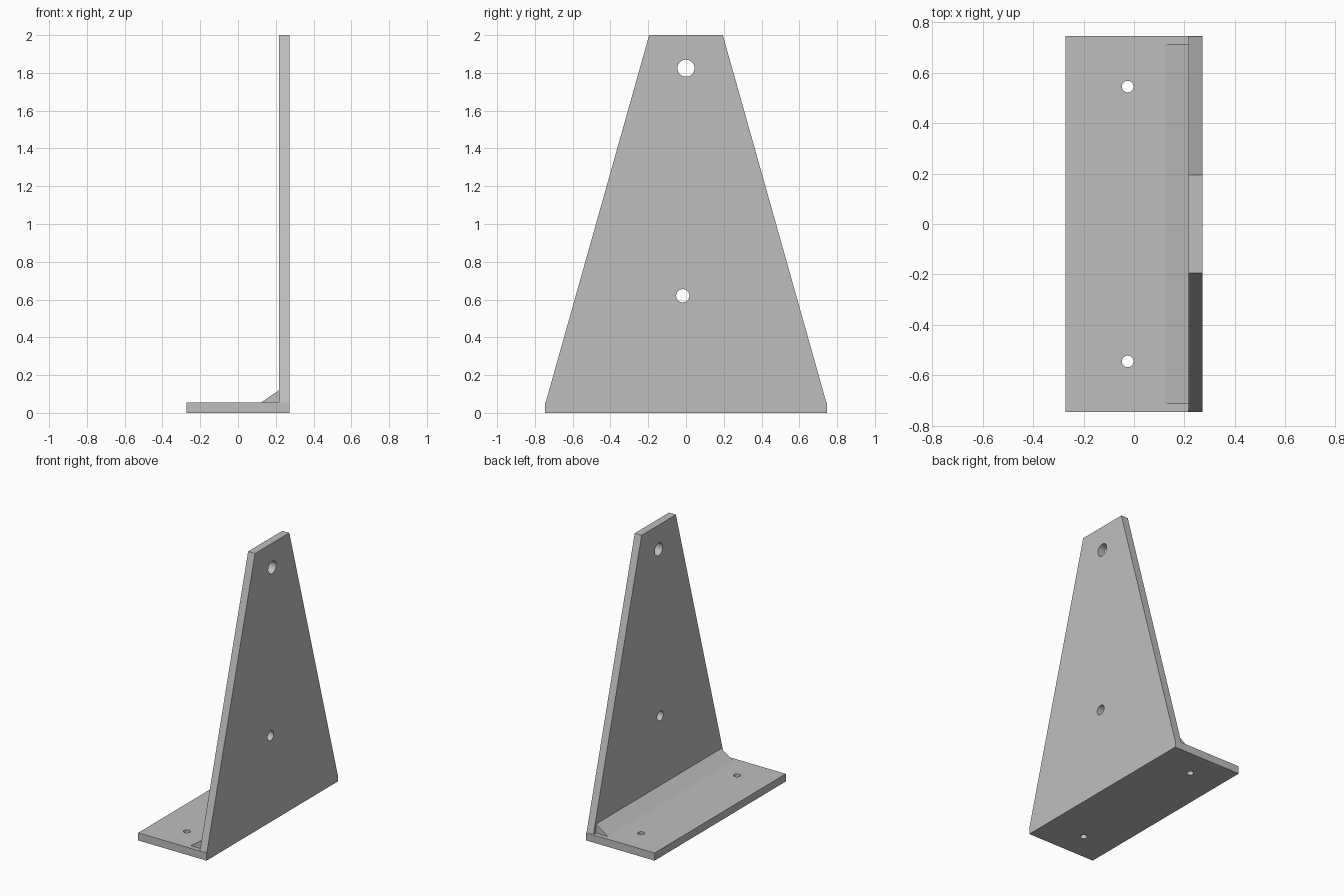
import bpy
from mathutils import Matrix, Vector

if "Cube" in bpy.data.objects:
    bpy.data.objects.remove(bpy.data.objects["Cube"], do_unlink=True)

# One plain grey for the whole bracket
grey = bpy.data.materials.new("light grey")
grey.use_nodes = True
colour = (0.52, 0.52, 0.52, 1)
grey.diffuse_color = colour
grey.node_tree.nodes["Principled BSDF"].inputs["Base Color"].default_value = colour


def prism(name, outline, step):
    """Extrude a flat outline along the step vector."""
    n = len(outline)
    verts = [Vector(p) for p in outline]
    verts += [v + Vector(step) for v in verts]
    faces = [list(range(n))[::-1], list(range(n, 2 * n))]
    faces += [(i, (i + 1) % n, n + (i + 1) % n, n + i) for i in range(n)]
    mesh = bpy.data.meshes.new(name)
    mesh.from_pydata(verts, [], faces)
    mesh.materials.append(grey)
    obj = bpy.data.objects.new(name, mesh)
    bpy.context.collection.objects.link(obj)
    return obj


def drill(target, centre, radius, axis):
    """Cut a round hole through the target and remove the cutter."""
    bpy.ops.mesh.primitive_cylinder_add(vertices=48, radius=radius, depth=0.3,
                                        location=centre)
    cutter = bpy.context.object
    cutter.name = "hole_cutter"
    cutter.hide_render = True
    cutter.data.materials.append(grey)
    if axis == 'X':
        cutter.data.transform(Matrix.Rotation(1.570796, 4, 'Y'))
    cut = target.modifiers.new("hole", 'BOOLEAN')
    cut.object = cutter
    cut.solver = 'EXACT'
    bpy.context.view_layer.objects.active = target
    bpy.ops.object.modifier_apply(modifier=cut.name)
    bpy.data.objects.remove(cutter, do_unlink=True)


def smooth(obj):
    bpy.ops.object.select_all(action='DESELECT')
    obj.select_set(True)
    bpy.context.view_layer.objects.active = obj
    bpy.ops.object.shade_smooth_by_angle(angle=0.5)


half_x, half_y, thick = 0.272, 0.746, 0.055
inner_x = half_x - thick

# Foot plate with two bolt holes
foot = prism("foot_plate", [(-half_x, -half_y, 0), (half_x, -half_y, 0),
                            (half_x, half_y, 0), (-half_x, half_y, 0)],
             (0, 0, thick))
for side in (-1, 1):
    drill(foot, (-0.025, side * 0.545, thick / 2), 0.023, 'Z')
smooth(foot)

# Tapering upright plate with two holes
foot_w, top_w = half_y - 0.003, 0.195
upright = prism("upright_plate", [(inner_x, -foot_w, thick), (inner_x, foot_w, thick),
                                  (inner_x, top_w, 2), (inner_x, -top_w, 2)],
                (thick, 0, 0))
drill(upright, (inner_x, 0, 1.825), 0.045, 'X')
drill(upright, (inner_x, -0.017, 0.62), 0.035, 'X')
smooth(upright)

# Triangular weld strip in the inside corner
weld = 0.713
prism("corner_strip", [(0.122, -weld, thick), (inner_x, -weld, thick),
                       (inner_x, -weld, 0.12)], (0, 2 * weld, 0))

# Outward normals on every part
for obj in (foot, upright, bpy.data.objects["corner_strip"]):
    bpy.ops.object.select_all(action='DESELECT')
    obj.select_set(True)
    bpy.context.view_layer.objects.active = obj
    bpy.ops.object.mode_set(mode='EDIT')
    bpy.ops.mesh.select_all(action='SELECT')
    bpy.ops.mesh.normals_make_consistent(inside=False)
    bpy.ops.object.mode_set(mode='OBJECT')
